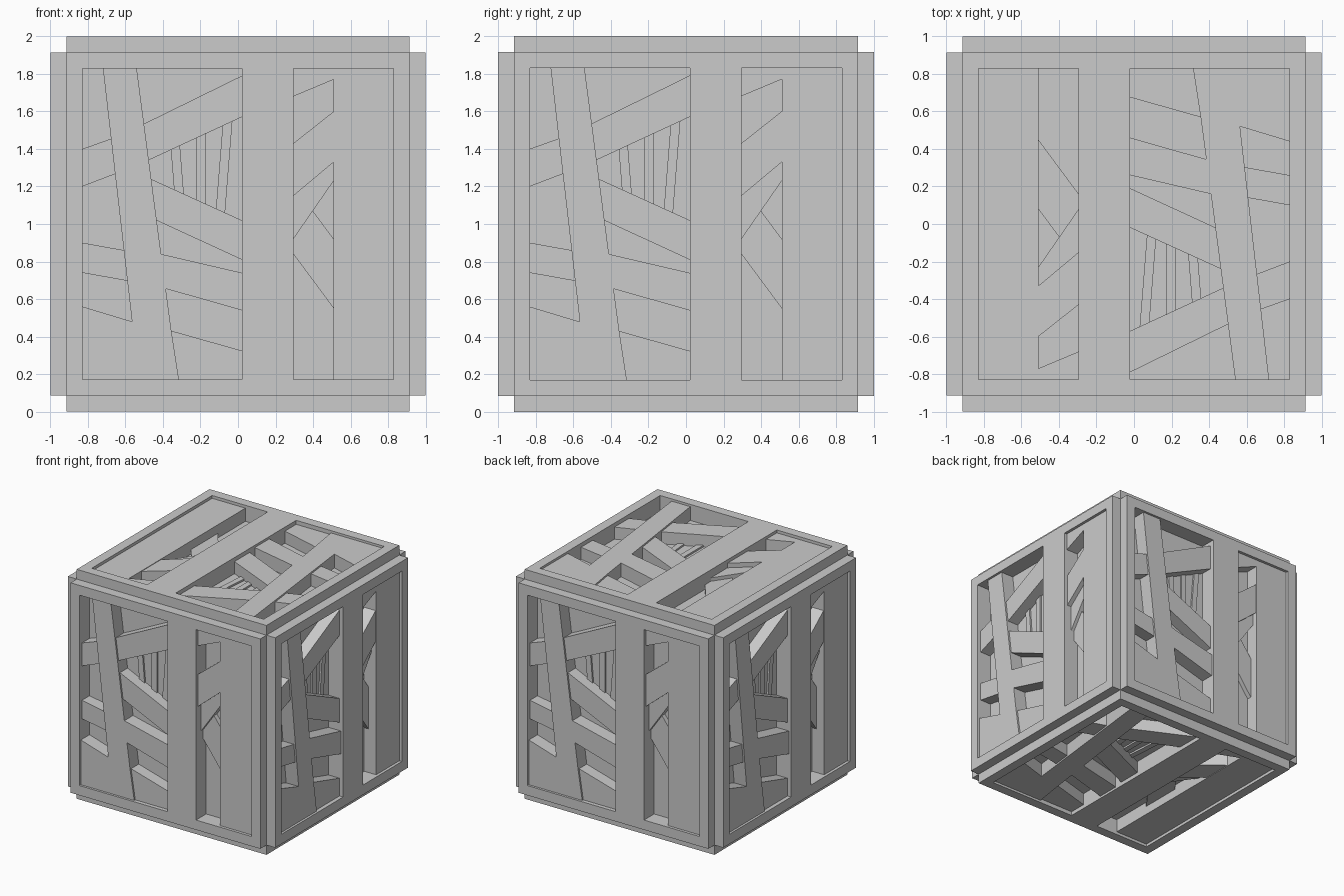
import bpy, bmesh
from mathutils import Vector as V

if "Cube" in bpy.data.objects:
    bpy.data.objects.remove(bpy.data.objects["Cube"])

# The six faces of the crate: panel right, panel up, outward normal
FACES = [((1, 0, 0), (0, 0, 1)), ((0, 1, 0), (0, 0, 1)),
         ((-1, 0, 0), (0, 0, 1)), ((0, -1, 0), (0, 0, 1)),
         ((-1, 0, 0), (0, -1, 0)), ((-1, 0, 0), (0, 1, 0))]
BASE = 0.84                      # hidden root of every panel piece, inside the core


def panel_part(name, polys, level):
    """Extrude counter-clockwise panel outlines (u, height) outward on all six faces."""
    bm = bmesh.new()
    for u, v in FACES:
        u, v = V(u), V(v)
        n = u.cross(v)
        for poly in polys:
            lo, hi = ([bm.verts.new(u * a + v * (b - 1) + n * d + V((0, 0, 1)))
                       for a, b in poly] for d in (BASE, level))
            bm.faces.new(hi)
            bm.faces.new(lo[::-1])
            k = len(poly)
            for i in range(k):
                j = (i + 1) % k
                bm.faces.new((lo[i], lo[j], hi[j], hi[i]))
    bmesh.ops.recalc_face_normals(bm, faces=bm.faces)
    me = bpy.data.meshes.new(name)
    bm.to_mesh(me)
    bm.free()
    ob = bpy.data.objects.new(name, me)
    bpy.context.collection.objects.link(ob)
    return ob


def frame(outer, inner, level):
    """Square border on all six faces."""
    bm = bmesh.new()
    for u, v in FACES:
        u, v = V(u), V(v)
        n = u.cross(v)
        rings = [[bm.verts.new(u * (a * r) + v * (b * r) + n * d + V((0, 0, 1)))
                  for a, b in ((-1, -1), (1, -1), (1, 1), (-1, 1))]
                 for r, d in ((outer, BASE), (outer, level), (inner, level), (inner, BASE))]
        for k in range(4):
            p, q = rings[k], rings[(k + 1) % 4]
            for i in range(4):
                j = (i + 1) % 4
                bm.faces.new((p[i], p[j], q[j], q[i]))
    bmesh.ops.recalc_face_normals(bm, faces=bm.faces)
    me = bpy.data.meshes.new("panel_frames")
    bm.to_mesh(me)
    bm.free()
    bpy.context.collection.objects.link(bpy.data.objects.new("panel_frames", me))


# Solid core behind the openings
bpy.ops.mesh.primitive_cube_add(size=1.72, location=(0, 0, 1))
bpy.context.object.name = "core"

# Raised borders and the upright bar flush with them
frame(0.915, 0.83, 1.0)
panel_part("upright_bars", [[(0.02, 0.17), (0.295, 0.17), (0.295, 1.83), (0.02, 1.83)]], 1.0)

# Recessed plate with its closed top
panel_part("side_plates", [[(0.51, 0.17), (0.83, 0.17), (0.83, 1.83), (0.295, 1.83),
                            (0.295, 1.68), (0.51, 1.77)]], 0.975)

# Leaning bar with its foot, plus the strut flush with it
panel_part("leaning_bars", [[(-0.83, 0.17), (-0.315, 0.17), (-0.355, 0.43), (-0.385, 0.655),
                             (0.02, 0.54), (0.02, 0.74), (-0.41, 0.84), (-0.54, 1.83),
                             (-0.72, 1.83), (-0.565, 0.48), (-0.83, 0.56)]], 0.98)

# Struts left and right of the leaning bar
panel_part("cross_struts", [
    [(-0.83, 1.20), (-0.62, 1.28), (-0.62, 1.475), (-0.83, 1.40)],
    [(-0.83, 0.74), (-0.55, 0.69), (-0.55, 0.85), (-0.83, 0.90)],
    [(-0.52, 1.32), (0.02, 1.57), (0.02, 1.79), (-0.52, 1.525)],
    [(-0.48, 1.04), (0.02, 0.81), (0.02, 1.02), (-0.48, 1.247)],
    [(-0.36, 0.17), (0.02, 0.17), (0.02, 0.325), (-0.36, 0.432)]], 0.965)

# Struts in the narrow opening, layered in depth
panel_part("short_struts", [[(0.295, 1.15), (0.51, 1.33), (0.51, 1.60), (0.295, 1.43)]], 0.97)
panel_part("middle_struts", [[(0.295, 0.92), (0.51, 1.23), (0.51, 1.40), (0.295, 1.25)]], 0.93)
panel_part("deep_struts", [[(0.295, 0.84), (0.51, 0.55), (0.51, 0.92), (0.295, 1.21)]], 0.90)

# Thin fan slats lying on the core
panel_part("fan_slats", [
    [(x, 1.05), (x + 0.05, 1.05), (x + 0.05 + s, 1.55), (x + s, 1.55)]
    for x, s in ((-0.33, -0.04), (-0.22, 0.0), (-0.12, 0.04))], 0.875)
